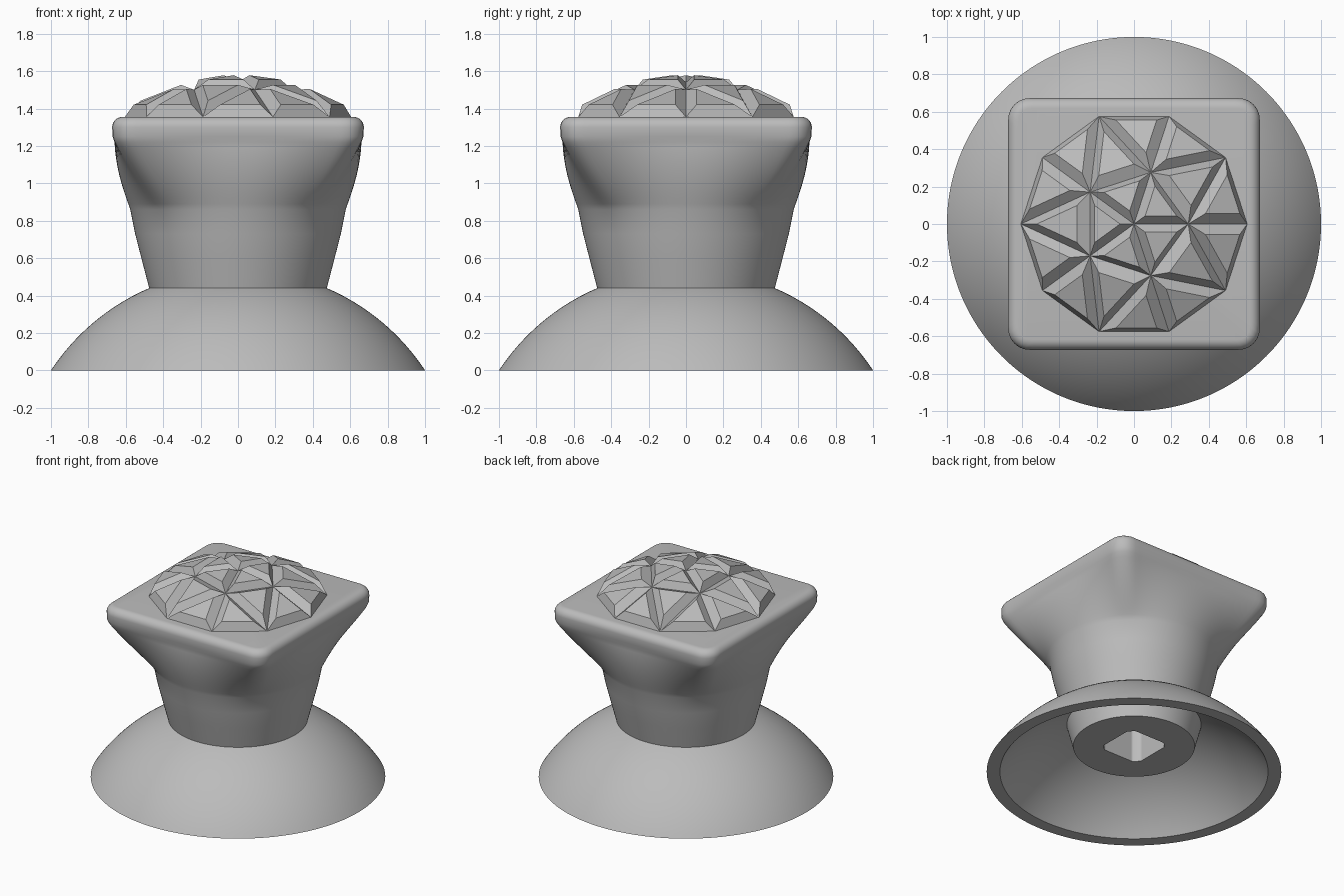
import bpy, bmesh, math
from mathutils import Vector

if "Cube" in bpy.data.objects:
    bpy.data.objects.remove(bpy.data.objects["Cube"])

grey = bpy.data.materials.new("plain grey")
grey.use_nodes = True
grey.diffuse_color = (0.5, 0.5, 0.5, 1)
grey.node_tree.nodes["Principled BSDF"].inputs["Base Color"].default_value = (0.5, 0.5, 0.5, 1)

SEG = 192


def finish(bm, name, smooth):
    bmesh.ops.recalc_face_normals(bm, faces=bm.faces)
    mesh = bpy.data.meshes.new(name)
    bm.to_mesh(mesh)
    bm.free()
    mesh.materials.append(grey)
    obj = bpy.data.objects.new(name, mesh)
    bpy.context.collection.objects.link(obj)
    if smooth:
        bpy.ops.object.select_all(action="DESELECT")
        obj.select_set(True)
        bpy.context.view_layer.objects.active = obj
        bpy.ops.object.shade_smooth_by_angle(angle=math.radians(32))
    return obj


def loft(name, sections, closed=False):
    """Skin a stack of (height, radius function of angle) sections."""
    bm = bmesh.new()
    rings = []
    for z, radius in sections:
        ring = []
        for i in range(SEG):
            a = math.tau * i / SEG
            r = radius(a)
            ring.append(bm.verts.new((r * math.cos(a), r * math.sin(a), z)))
        rings.append(ring)
    pairs = list(zip(rings, rings[1:]))
    if closed:
        pairs.append((rings[-1], rings[0]))
    else:
        bm.faces.new(rings[0])
        bm.faces.new(rings[-1])
    for low, high in pairs:
        for i in range(SEG):
            j = (i + 1) % SEG
            bm.faces.new((low[i], low[j], high[j], high[i]))
    return finish(bm, name, True)


def circle(r):
    return lambda a: r


def rounded_square(half, corner):
    def radius(a):
        c, s = abs(math.cos(a)), abs(math.sin(a))
        t = half / max(c, s)
        k = half - corner
        if t * min(c, s) <= k:
            return t
        p = k * (c + s)
        return p + math.sqrt(p * p - 2 * k * k + corner * corner)
    return radius


def blend(f, g, w):
    return lambda a: f(a) * (1 - w) + g(a) * w


# Domed skirt: a spherical shell, open below
DROP = 0.66


def arc(z, edge):
    return circle(math.sqrt(edge ** 2 + DROP ** 2 - (z + DROP) ** 2))


STEPS = 16
outer = [(0.45 * i / STEPS, arc(0.45 * i / STEPS, 1.0)) for i in range(STEPS + 1)]
inner = [(0.4 * i / STEPS, arc(0.4 * i / STEPS, 0.91)) for i in range(STEPS, -1, -1)]
loft("domed_skirt", outer + inner, closed=True)

# Handle: keyed socket, round stem, then a flare into a square head
bore = lambda a: min(0.205, 0.165 / max(abs(math.cos(a)), abs(math.sin(a))))
HEAD = rounded_square(0.66, 0.11)


def stem_radius(z):
    if z < 0.73:
        return 0.475 + 0.26 * (z - 0.44)
    return 0.55 + 0.2 * (z - 0.73)


sections = [(0.85, bore), (0.2, bore)]
sections += [(z, circle(stem_radius(z))) for z in (0.2, 0.44, 0.6, 0.73, 0.86)]
FLARE = 12
for i in range(1, FLARE + 1):
    t = i / FLARE
    z = 0.86 + 0.36 * t
    sections.append((z, blend(circle(stem_radius(z)), HEAD, t ** 1.15)))
sections.append((1.25, rounded_square(0.67, 0.11)))
FILLET = 0.055
for i in range(8):
    a = math.pi / 2 * i / 7
    d = FILLET * (1 - math.cos(a))
    sections.append((1.3 + FILLET * math.sin(a), rounded_square(0.673 - d, 0.115 - d)))
loft("flared_handle", sections)

# Faceted cap: a low geodesic cap with a raised inset panel on every triangle
bm = bmesh.new()


def polar(r, degrees, z):
    a = math.radians(degrees)
    return bm.verts.new((r * math.cos(a), r * math.sin(a), z))


apex = polar(0, 0, 1.54)
mid = [polar(0.29, 72 * i, 1.5) for i in range(5)]
rim = [polar(0.605, 36 * i, 1.355) for i in range(10)]
triangles = []
for i in range(5):
    j = (i + 1) % 5
    triangles += [
        (apex, mid[i], mid[j]),
        (mid[i], rim[2 * i + 1], mid[j]),
        (mid[i], rim[2 * i], rim[2 * i + 1]),
        (mid[i], rim[2 * i - 1], rim[2 * i]),
    ]
for tri in triangles:
    a, b, c = (v.co for v in tri)
    centre = (a + b + c) / 3
    lift = (b - a).cross(c - a).normalized() * 0.05
    panel = [bm.verts.new(centre + (v.co - centre) * 0.58 + lift) for v in tri]
    bm.faces.new(panel)
    for k in range(3):
        n = (k + 1) % 3
        bm.faces.new((tri[k], tri[n], panel[n], panel[k]))
bm.faces.new(rim[::-1])
finish(bm, "faceted_cap", False)
